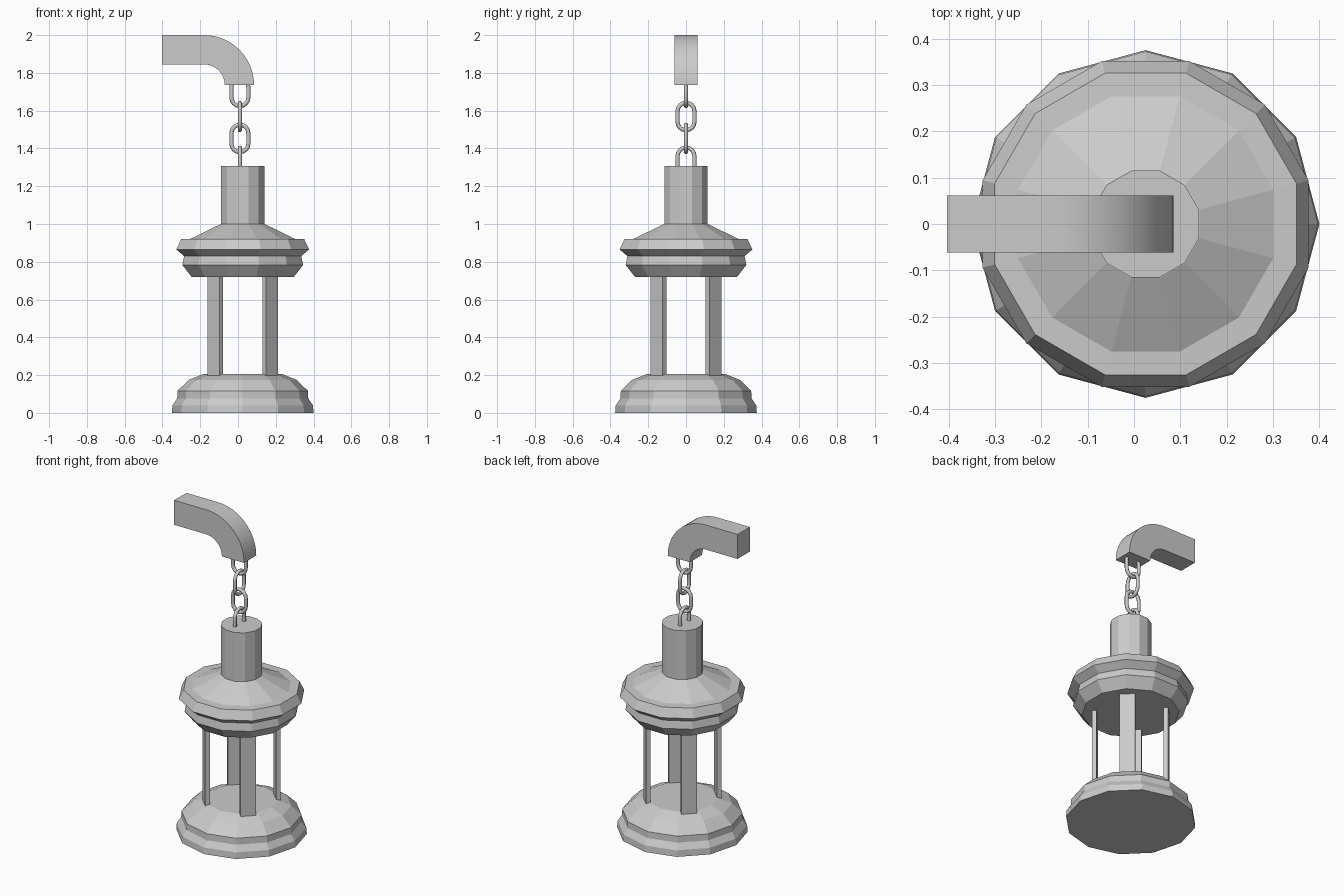
import bpy, bmesh
from math import pi, cos, sin, radians
from mathutils import Matrix

cube = bpy.data.objects.get("Cube")
if cube:
    bpy.data.objects.remove(cube, do_unlink=True)

AXIS_X = 0.025    # vertical axis of the lantern body
CHAIN_X = 0.01    # vertical axis of the chain
SIDES = 12


def finish(name, bm, location):
    bmesh.ops.recalc_face_normals(bm, faces=bm.faces)
    mesh = bpy.data.meshes.new(name)
    bm.to_mesh(mesh)
    bm.free()
    obj = bpy.data.objects.new(name, mesh)
    obj.location = location
    bpy.context.collection.objects.link(obj)
    return obj


def smooth(obj, angle):
    bpy.ops.object.select_all(action='DESELECT')
    obj.select_set(True)
    bpy.context.view_layer.objects.active = obj
    bpy.ops.object.shade_smooth_by_angle(angle=radians(angle))


def faceted_lathe(name, profile, turn=0.0):
    """Closed twelve-sided solid from (radius, z) pairs, bottom to top."""
    bm = bmesh.new()
    rings = []
    for r, z in profile:
        angles = [turn + 2 * pi * i / SIDES for i in range(SIDES)]
        rings.append([bm.verts.new((r * cos(a), r * sin(a), z)) for a in angles])
    for low, high in zip(rings, rings[1:]):
        for i in range(SIDES):
            j = (i + 1) % SIDES
            bm.faces.new((low[i], low[j], high[j], high[i]))
    bm.faces.new(rings[0])
    bm.faces.new(rings[-1])
    return finish(name, bm, (AXIS_X, 0, 0))


# Stepped base
faceted_lathe("base", [(0.375, 0), (0.372, 0.04), (0.347, 0.077),
                       (0.345, 0.117), (0.285, 0.175), (0.205, 0.207)])

# Roof and chimney, turned half a facet so flats face the axes
half = pi / SIDES
faceted_lathe("roof", [(0.28, 0.72), (0.331, 0.783), (0.321, 0.83), (0.364, 0.865),
                       (0.337, 0.92), (0.285, 0.922), (0.12, 1.0)], half)
faceted_lathe("chimney", [(0.119, 0.96), (0.119, 1.308)], half)

# Four flat posts set on the diagonals
for n, label in enumerate(("back_left", "back_right", "front_right", "front_left")):
    bm = bmesh.new()
    bmesh.ops.create_cube(bm, size=1)
    bmesh.ops.scale(bm, vec=(0.027, 0.09, 0.55), verts=bm.verts)
    bmesh.ops.translate(bm, vec=(0.206, 0, 0.46), verts=bm.verts)
    bmesh.ops.rotate(bm, verts=bm.verts, matrix=Matrix.Rotation(pi / 4 + n * pi / 2, 3, 'Z'))
    finish("post_" + label, bm, (AXIS_X, 0, 0))

# Hanging arm: side outline with a quarter bend, extruded across y
BEND_X, BEND_Z = -0.18, 1.735
STEPS = 16


def bend(radius):
    return [(BEND_X + radius * sin(pi / 2 * i / STEPS),
             BEND_Z + radius * cos(pi / 2 * i / STEPS)) for i in range(STEPS + 1)]


outer, inner = bend(0.265), bend(0.11)
outer.insert(0, (-0.403, outer[0][1]))
inner.insert(0, (-0.403, inner[0][1]))
bm = bmesh.new()
strips = [[bm.verts.new((x, -0.061, z)) for x, z in line] for line in (outer, inner)]
for i in range(len(outer) - 1):
    bm.faces.new((strips[0][i], strips[0][i + 1], strips[1][i + 1], strips[1][i]))
side = bmesh.ops.extrude_face_region(bm, geom=bm.faces[:])
bmesh.ops.translate(bm, vec=(0, 0.122, 0),
                    verts=[v for v in side["geom"] if isinstance(v, bmesh.types.BMVert)])
smooth(finish("arm", bm, (0, 0, 0)), 30)

# Chain of oval links, alternately turned a quarter
LINK_R, LINK_STRAIGHT, WIRE = 0.045, 0.0275, 0.011
ARC, WIRE_SIDES = 8, 8


def chain_link(name, z, turned):
    bm = bmesh.new()
    rings = []
    for shift, start in ((LINK_STRAIGHT, 0), (-LINK_STRAIGHT, pi)):
        for i in range(ARC + 1):
            a = start + pi * i / ARC
            ring = []
            for k in range(WIRE_SIDES):
                t = 2 * pi * k / WIRE_SIDES
                r = LINK_R + WIRE * cos(t)
                ring.append(bm.verts.new((r * cos(a), WIRE * sin(t), shift + r * sin(a))))
            rings.append(ring)
    for a, b in zip(rings, rings[1:] + rings[:1]):
        for k in range(WIRE_SIDES):
            m = (k + 1) % WIRE_SIDES
            bm.faces.new((a[k], a[m], b[m], b[k]))
    obj = finish(name, bm, (CHAIN_X, 0, z))
    obj.rotation_euler.z = pi / 2 if turned else 0
    smooth(obj, 60)


for n, z in enumerate((1.697, 1.569, 1.453, 1.332)):
    chain_link("chain_link_%d" % (n + 1), z, n % 2 == 1)
